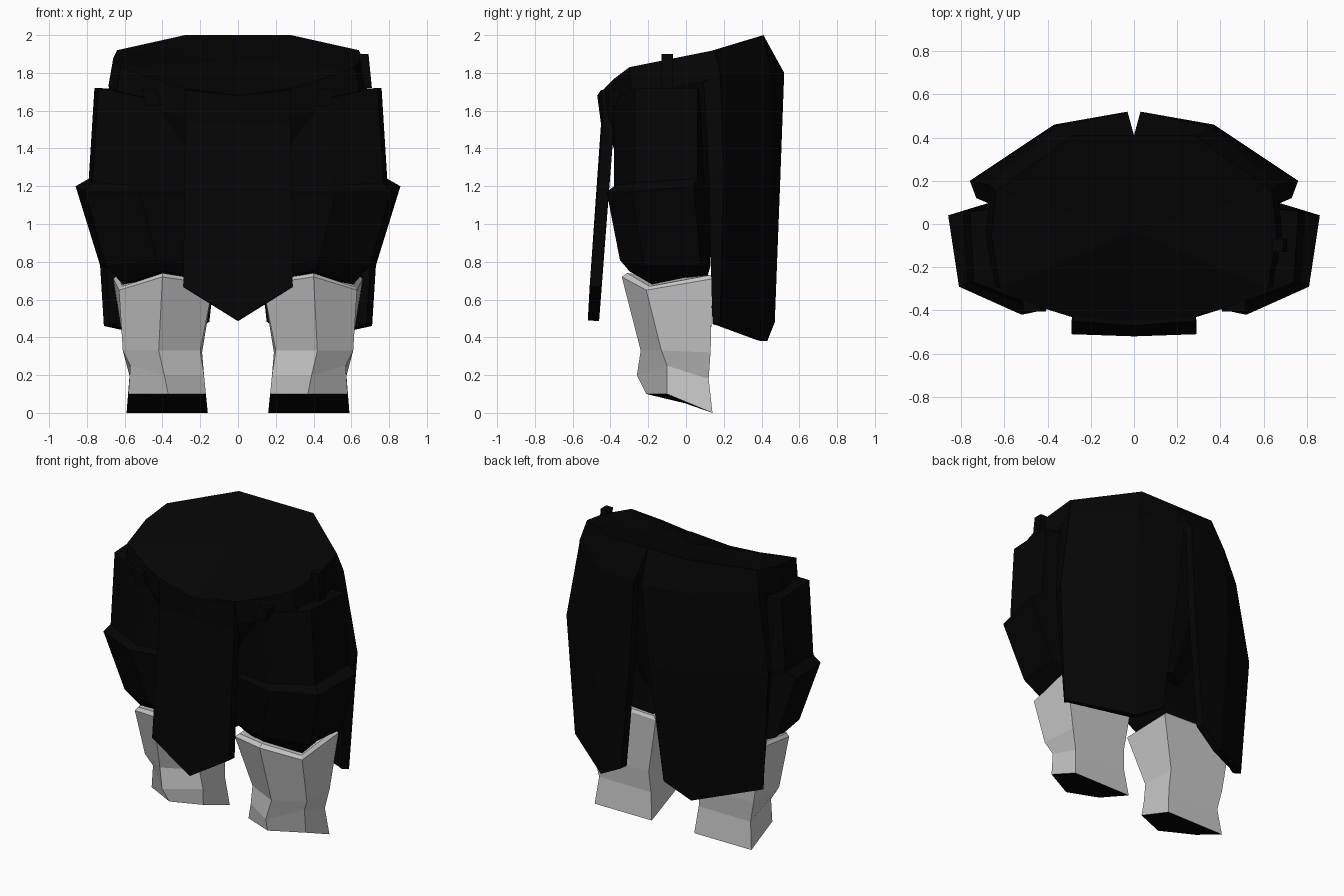
import bpy
import bmesh
from mathutils import Vector

default_cube = bpy.data.objects.get("Cube")
if default_cube:
    bpy.data.objects.remove(default_cube, do_unlink=True)


def make_material(name, value):
    material = bpy.data.materials.new(name)
    material.use_nodes = True
    color = (value, value, value, 1)
    material.diffuse_color = color
    shader = next(n for n in material.node_tree.nodes if n.type == "BSDF_PRINCIPLED")
    shader.inputs["Base Color"].default_value = color
    shader.inputs["Roughness"].default_value = 0.9
    return material


black = make_material("matte black", 0.0015)
grey = make_material("light grey", 0.58)


def finish(name, bm, materials, mirrored):
    mesh = bpy.data.meshes.new(name)
    bm.to_mesh(mesh)
    bm.free()
    for material in materials:
        mesh.materials.append(material)
    obj = bpy.data.objects.new(name, mesh)
    bpy.context.collection.objects.link(obj)
    if mirrored:
        mirror = obj.modifiers.new("other side", "MIRROR")
        mirror.use_mirror_merge = False
    return obj


def loft(name, rings, materials, mirrored=False, sole=False):
    """Closed faceted solid through rings listed from top to bottom."""
    bm = bmesh.new()
    loops = [[bm.verts.new(point) for point in ring] for ring in rings]
    for upper, lower in zip(loops, loops[1:]):
        count = len(upper)
        for i in range(count):
            j = (i + 1) % count
            bm.faces.new((upper[i], upper[j], lower[j], lower[i]))
    top = bm.faces.new(loops[0])
    bottom = bm.faces.new(loops[-1])
    if sole:
        bottom.material_index = 1
    bmesh.ops.poke(bm, faces=[top, bottom])
    bmesh.ops.recalc_face_normals(bm, faces=bm.faces)
    return finish(name, bm, materials, mirrored)


def sheet(name, rows, thickness, mirrored):
    """Thick panel through rows of points, thickened inwards."""
    bm = bmesh.new()
    grid = [[bm.verts.new(point) for point in row] for row in rows]
    for upper, lower in zip(grid, grid[1:]):
        for i in range(len(upper) - 1):
            bm.faces.new((upper[i], upper[i + 1], lower[i + 1], lower[i]))
    obj = finish(name, bm, [black], mirrored)
    solid = obj.modifiers.new("thickness", "SOLIDIFY")
    solid.thickness = thickness
    solid.offset = -1
    return obj


def box(name, center, size, tilt, mirrored):
    bm = bmesh.new()
    bmesh.ops.create_cube(bm, size=1)
    for vert in bm.verts:
        x, y, z = (a * b for a, b in zip(vert.co, size))
        vert.co = Vector(center) + Vector((x + tilt * z, y, z))
    return finish(name, bm, [black], mirrored)


def both_sides(half):
    return half + [(-x, y, z) for x, y, z in reversed(half) if x > 0]


def ridge(width, side_y, side_z, mid_y, mid_z):
    return [(width, side_y, side_z), (0, mid_y, mid_z), (-width, side_y, side_z)]


# Hip block with a sloping faceted top and a slightly flared belt
rim = both_sides([
    (0.28, 0.41, 2.0), (0.64, 0.15, 1.92), (0.66, -0.05, 1.88),
    (0.62, -0.3, 1.83), (0.45, -0.38, 1.77), (0.29, -0.43, 1.72),
    (0, -0.45, 1.68)])
belt = [(x * 1.04, y * 0.95, z - 0.15) for x, y, z in rim]
crotch = [(x * 0.5, y * 0.5, 0.95) for x, y, z in rim]
loft("hips", [rim, belt, crotch], [black])

# Split coat tails wrapping round the back
sheet("coat_tail", [
    [(0, 0.41, 2.0), (0.28, 0.41, 2.0), (0.64, 0.15, 1.92), (0.62, 0.07, 1.9)],
    [(0.03, 0.52, 1.8), (0.35, 0.45, 1.8), (0.67, 0.18, 1.8), (0.66, 0.09, 1.8)],
    [(0.07, 0.5, 1.26), (0.37, 0.46, 1.26), (0.76, 0.2, 1.26), (0.73, 0.12, 1.26)],
    [(0.16, 0.47, 0.48), (0.34, 0.43, 0.38), (0.71, 0.18, 0.46), (0.68, 0.14, 0.47)],
], 0.05, True)

# Pointed front panel with a shallow centre ridge
sheet("front_panel", [
    ridge(0.28, -0.45, 1.71, -0.47, 1.68),
    ridge(0.28, -0.44, 1.53, -0.45, 1.53),
    ridge(0.29, -0.51, 0.67, -0.52, 0.49),
], 0.06, False)

# Thigh armour with a flared lower cup
loft("thigh_armour", [
    [(0.1, -0.28, 1.7), (0.3, -0.36, 1.68), (0.45, -0.38, 1.66),
     (0.74, -0.27, 1.72), (0.76, 0.06, 1.72), (0.1, 0.12, 1.7)],
    [(0.1, -0.28, 1.22), (0.28, -0.36, 1.2), (0.5, -0.38, 1.2),
     (0.77, -0.27, 1.22), (0.79, 0.06, 1.24), (0.1, 0.13, 1.22)],
    [(0.1, -0.28, 1.18), (0.28, -0.37, 1.17), (0.52, -0.42, 1.17),
     (0.81, -0.29, 1.17), (0.86, 0.04, 1.2), (0.1, 0.13, 1.18)],
    [(0.13, -0.21, 0.77), (0.27, -0.29, 0.79), (0.43, -0.35, 0.81),
     (0.7, -0.22, 0.78), (0.73, 0.08, 0.78), (0.12, 0.13, 0.78)],
    [(0.17, -0.17, 0.71), (0.27, -0.24, 0.73), (0.4, -0.3, 0.75),
     (0.61, -0.18, 0.68), (0.63, 0.11, 0.74), (0.17, 0.11, 0.71)],
], [black], True)

# Faceted boots with a bevelled cuff and dark slanted soles
cuff = [(0.13, -0.22, 0.68), (0.4, -0.34, 0.72), (0.63, -0.21, 0.65),
        (0.66, 0.14, 0.71), (0.13, 0.14, 0.69)]
cuff_lip = [(0.4 + (x - 0.4) * 0.92, y * 0.92, z + 0.02) for x, y, z in cuff]
loft("boot", [
    cuff_lip, cuff,
    [(0.2, -0.13, 0.33), (0.42, -0.24, 0.33), (0.61, -0.13, 0.33),
     (0.6, 0.13, 0.32), (0.19, 0.13, 0.32)],
    [(0.18, -0.12, 0.2), (0.39, -0.26, 0.2), (0.57, -0.1, 0.25),
     (0.57, 0.12, 0.18), (0.18, 0.12, 0.18)],
    [(0.17, -0.13, 0.1), (0.37, -0.21, 0.1), (0.58, -0.1, 0.1),
     (0.59, 0.14, 0), (0.16, 0.14, 0)],
], [grey, black], True, sole=True)

# Belt fittings
box("side_buckle", (0.675, -0.1, 1.81), (0.05, 0.06, 0.18), -0.1, False)
box("front_clip", (0.46, -0.37, 1.67), (0.08, 0.07, 0.09), 0.3, True)
